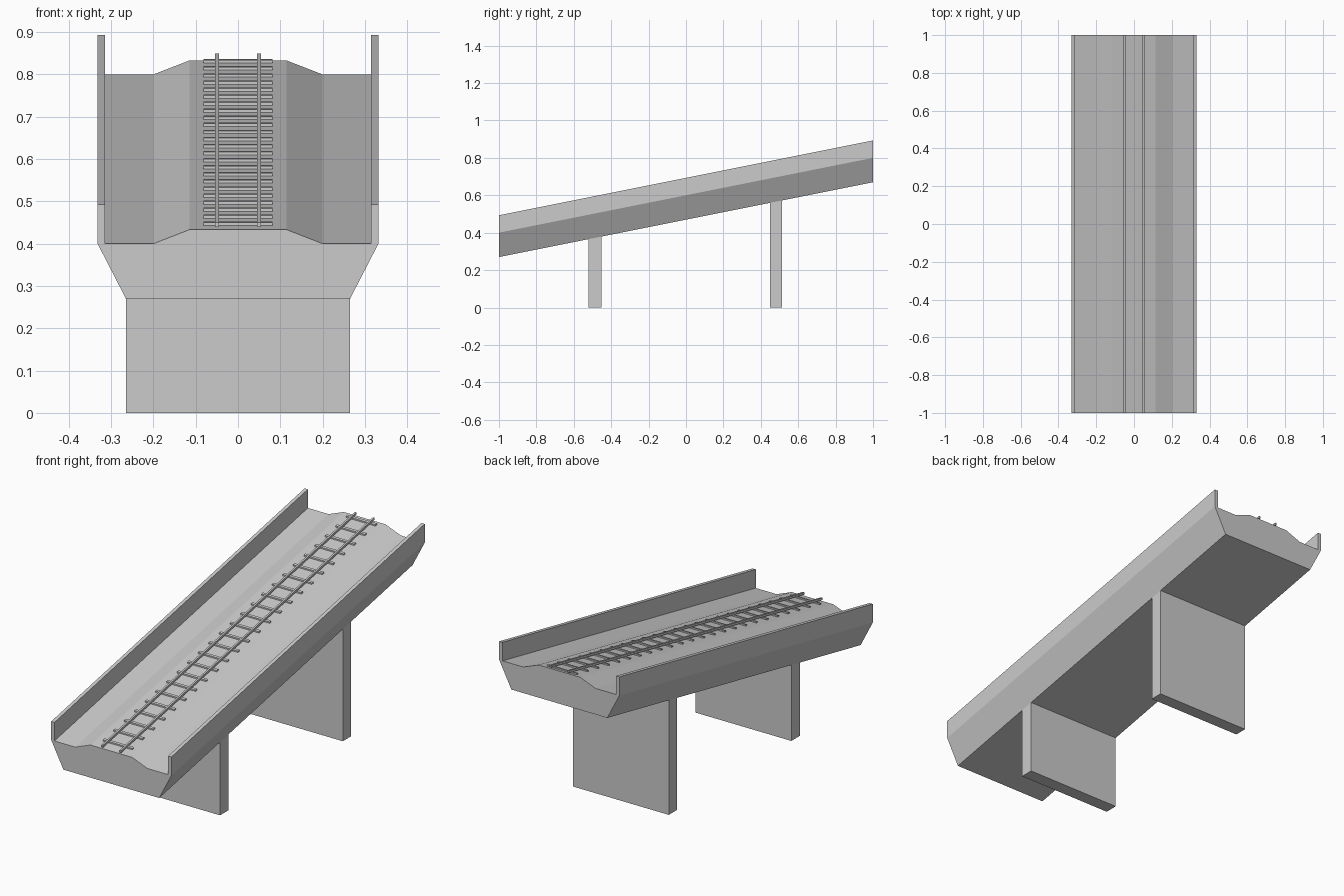
import bpy

if "Cube" in bpy.data.objects:
    bpy.data.objects.remove(bpy.data.objects["Cube"])

SLOPE = 0.2


def extrude(name, profile, y0, y1, slope=SLOPE):
    """Sweep an x,z profile from y0 to y1; ends stay vertical while it climbs."""
    n = len(profile)
    verts = [(x, y, z + slope * y) for y in (y0, y1) for x, z in profile]
    faces = [(i, i + n, (i + 1) % n + n, (i + 1) % n) for i in range(n)]
    faces += [tuple(range(n)), tuple(reversed(range(n, 2 * n)))]
    mesh = bpy.data.meshes.new(name)
    mesh.from_pydata(verts, [], faces)
    obj = bpy.data.objects.new(name, mesh)
    bpy.context.collection.objects.link(obj)
    return obj


def rect(x0, x1, z0, z1):
    return [(x0, z0), (x1, z0), (x1, z1), (x0, z1)]


# Bridge deck with side walls and raised track bed (heights at y = 0)
half = [(0.265, 0.47), (0.332, 0.60), (0.332, 0.693), (0.314, 0.693),
        (0.314, 0.60), (0.20, 0.60), (0.115, 0.633)]
extrude("bridge_deck", half + [(-x, z) for x, z in reversed(half)], -1, 1)

# Support piers, tops following the underside of the deck
for name, y0, y1 in (("front_pier", -0.52, -0.453), ("back_pier", 0.449, 0.514)):
    pier = extrude(name, rect(-0.265, 0.265, 0, 0.47), y0, y1)
    for v in pier.data.vertices:
        if v.index % 4 < 2:
            v.co.z = 0

# Rails
for name, x in (("left_rail", -0.05), ("right_rail", 0.05)):
    extrude(name, rect(x - 0.0045, x + 0.0045, 0.639, 0.650), -1, 1)

# Sleepers
for i in range(24):
    y = -0.945 + i * 1.92 / 23
    extrude(f"sleeper_{i + 1}", rect(-0.081, 0.081, 0.632, 0.640), y - 0.006, y + 0.006)
